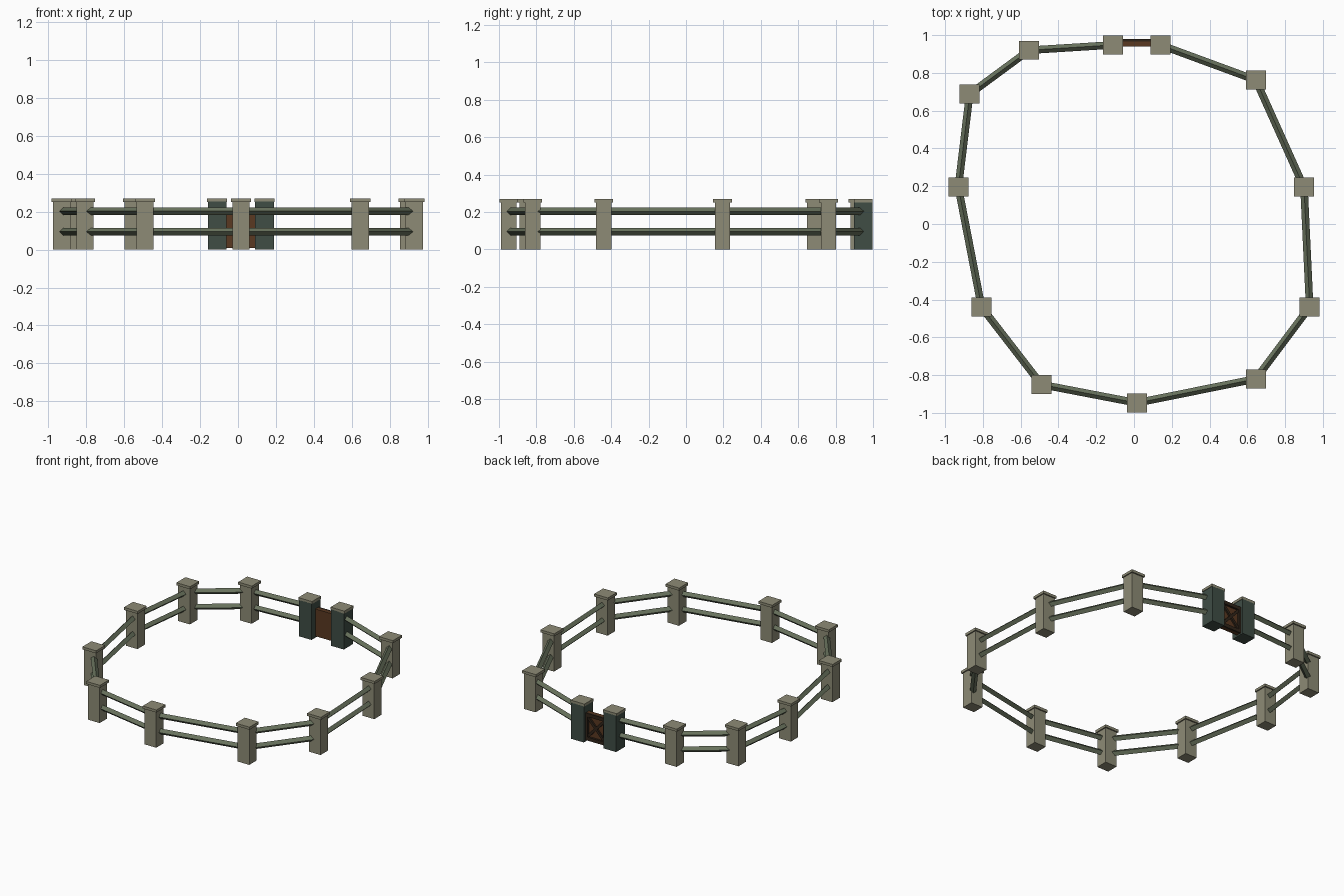
import bpy, math
from mathutils import Vector

if "Cube" in bpy.data.objects:
    bpy.data.objects.remove(bpy.data.objects["Cube"])

def mat(name, c):
    m = bpy.data.materials.new(name)
    m.diffuse_color = (*c, 1)
    m.use_nodes = True
    m.node_tree.nodes["Principled BSDF"].inputs["Base Color"].default_value = m.diffuse_color
    return m

STONE = mat("stone", (0.27, 0.26, 0.18))
RAIL = mat("rail_green", (0.14, 0.17, 0.11))
DARK = mat("dark_green", (0.05, 0.075, 0.06))
WOOD = mat("brown_wood", (0.10, 0.04, 0.015))
BRACE = mat("dark_wood", (0.03, 0.018, 0.01))

def box(name, loc, size, m, roty=0):
    bpy.ops.mesh.primitive_cube_add(size=1, location=loc, rotation=(0, roty, 0))
    o = bpy.context.object
    o.name = name
    o.scale = size
    o.data.materials.append(m)
    return o

def rail(name, a, b, z):
    # four-sided bar with its ridge upwards
    a, b = Vector((*a, z)), Vector((*b, z))
    d = b - a
    bpy.ops.mesh.primitive_cylinder_add(vertices=4, radius=0.02, depth=d.length, location=(a + b) / 2,
                                        rotation=(0, math.pi / 2, math.atan2(d.y, d.x)))
    o = bpy.context.object
    o.name = name
    o.data.materials.append(RAIL)

# post centres, from the right gate post clockwise to the left gate post
posts = [(0.14, 0.948), (0.645, 0.762), (0.90, 0.195), (0.93, -0.44), (0.645, -0.82), (0.015, -0.947),
         (-0.49, -0.85), (-0.807, -0.44), (-0.93, 0.195), (-0.87, 0.688), (-0.555, 0.92), (-0.11, 0.948)]

# posts with caps; the two gate posts are dark and thicker
for i, (x, y) in enumerate(posts):
    gate = i in (0, len(posts) - 1)
    name = "gate_post" if gate else "post"
    size = (0.098, 0.1, 0.254) if gate else (0.09, 0.082, 0.254)
    box(name, (x, y, 0.127), size, DARK if gate else STONE)
    box(name + "_cap", (x, y, 0.26), (0.106, 0.1, 0.018), STONE)

# two rails per span
for a, b in zip(posts, posts[1:]):
    rail("lower_rail", a, b, 0.095)
    rail("upper_rail", a, b, 0.203)

# gate panel with a braced frame on its outer side
cx, w, h = 0.015, 0.16, 0.19
box("gate_panel", (cx, 0.953, 0.01 + h / 2), (w, 0.024, h), WOOD)
for z in (0.022, 0.188):
    box("gate_frame_rail", (cx, 0.971, z), (w, 0.016, 0.024), BRACE)
for s in (-1, 1):
    box("gate_frame_stile", (cx + s * 0.07, 0.971, 0.105), (0.02, 0.016, h), BRACE)
    box("gate_brace", (cx, 0.97, 0.105), (0.2, 0.012, 0.018), BRACE, s * math.atan2(0.15, 0.14))
